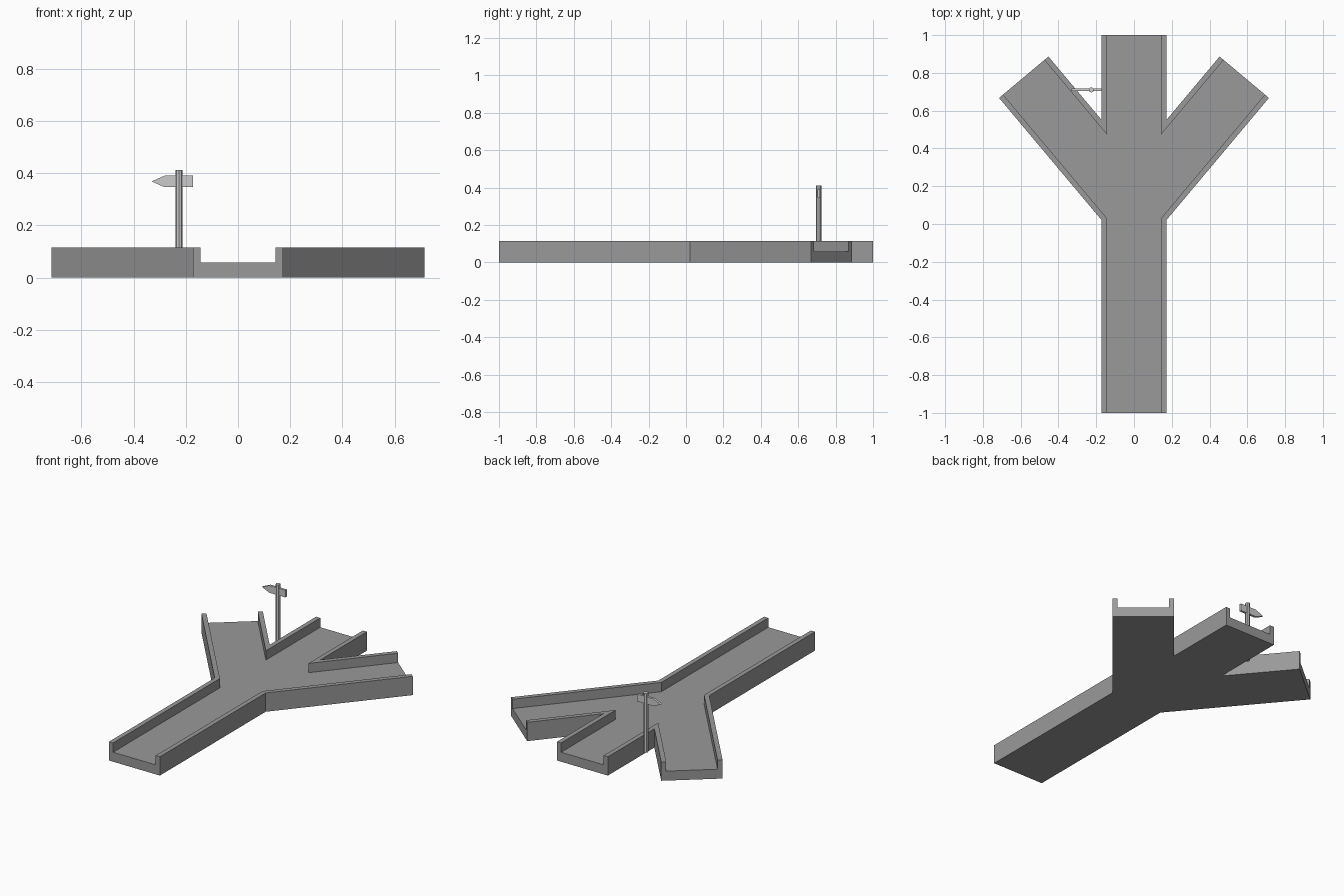
import bpy, bmesh, math
from mathutils import Vector

if "Cube" in bpy.data.objects:
    bpy.data.objects.remove(bpy.data.objects["Cube"])

HALF, WALL = 0.172, 0.028          # road half width, wall thickness
FLOOR, TOP = 0.058, 0.115          # floor and wall heights
ANG = math.radians(40)
DIR = Vector((math.sin(ANG), math.cos(ANG)))
SIDE = Vector((math.cos(ANG), -math.sin(ANG)))
END = Vector((0.5838, 0.777))      # middle of the right branch's end
BHALF = 0.1705                     # branch half width

# Dark road surface
ROAD = bpy.data.materials.new("dark_road")
ROAD.diffuse_color = (0.32, 0.32, 0.32, 1)
ROAD.use_nodes = True
ROAD.node_tree.nodes["Principled BSDF"].inputs["Base Color"].default_value = ROAD.diffuse_color


def prism(name, pts, extrude, bottom=True, mat=None):
    """Extrude a flat outline of 3D points into a solid."""
    bm = bmesh.new()
    face = bm.faces.new([bm.verts.new(p) for p in pts])
    ext = bmesh.ops.extrude_face_region(bm, geom=[face], use_keep_orig=True)
    bmesh.ops.translate(bm, vec=extrude,
                        verts=[g for g in ext["geom"] if isinstance(g, bmesh.types.BMVert)])
    bmesh.ops.recalc_face_normals(bm, faces=bm.faces)
    if not bottom:
        bmesh.ops.delete(bm, geom=[face], context='FACES_ONLY')
    me = bpy.data.meshes.new(name)
    bm.to_mesh(me)
    bm.free()
    if mat:
        me.materials.append(mat)
    ob = bpy.data.objects.new(name, me)
    bpy.context.collection.objects.link(ob)
    return ob


def branch_end(off):
    return tuple(END + SIDE * off)


def branch_at_x(off, x):
    p = END + SIDE * off
    return (x, (p + DIR * ((x - p.x) / DIR.x)).y)


inner, binner = HALF - WALL, BHALF - WALL

# Road bed: right half outline, mirrored to the left
outer_line = [(HALF, -1), branch_at_x(BHALF, HALF), branch_end(BHALF)]
notch_line = [branch_end(-BHALF), branch_at_x(-BHALF, HALF), (HALF, 1)]
right = outer_line + notch_line
outline = right + [(-x, y) for x, y in reversed(right)]
prism("road_bed", [(x, y, 0) for x, y in outline], (0, 0, FLOOR), mat=ROAD)

# Kerb walls: outer wall and the V between main road and branch
outer_in = [(inner, -1), branch_at_x(binner, inner), branch_end(binner)]
notch_in = [branch_end(-binner), branch_at_x(-binner, inner), (inner, 1)]
for s, label in ((1, "right"), (-1, "left")):
    for part, a, b in (("outer_wall", outer_line, outer_in),
                       ("fork_wall", notch_line, notch_in)):
        pts = [(s * x, y, FLOOR) for x, y in a + b[::-1]]
        prism(f"{label}_{part}", pts, (0, 0, TOP - FLOOR), bottom=False, mat=ROAD)

# Signpost pole
PX, PY = -0.226, 0.71
Z0, Z1 = 0.05, 0.412
bpy.ops.mesh.primitive_cylinder_add(vertices=8, radius=0.0137, depth=Z1 - Z0,
                                    location=(PX, PY, (Z0 + Z1) / 2))
bpy.context.object.name = "sign_pole"

# Arrow board
arrow = [(-0.331, 0.368), (-0.281, 0.346), (-0.172, 0.346), (-0.172, 0.390), (-0.281, 0.390)]
prism("arrow_board", [(x, PY - 0.007, z) for x, z in arrow], (0, 0.014, 0))
